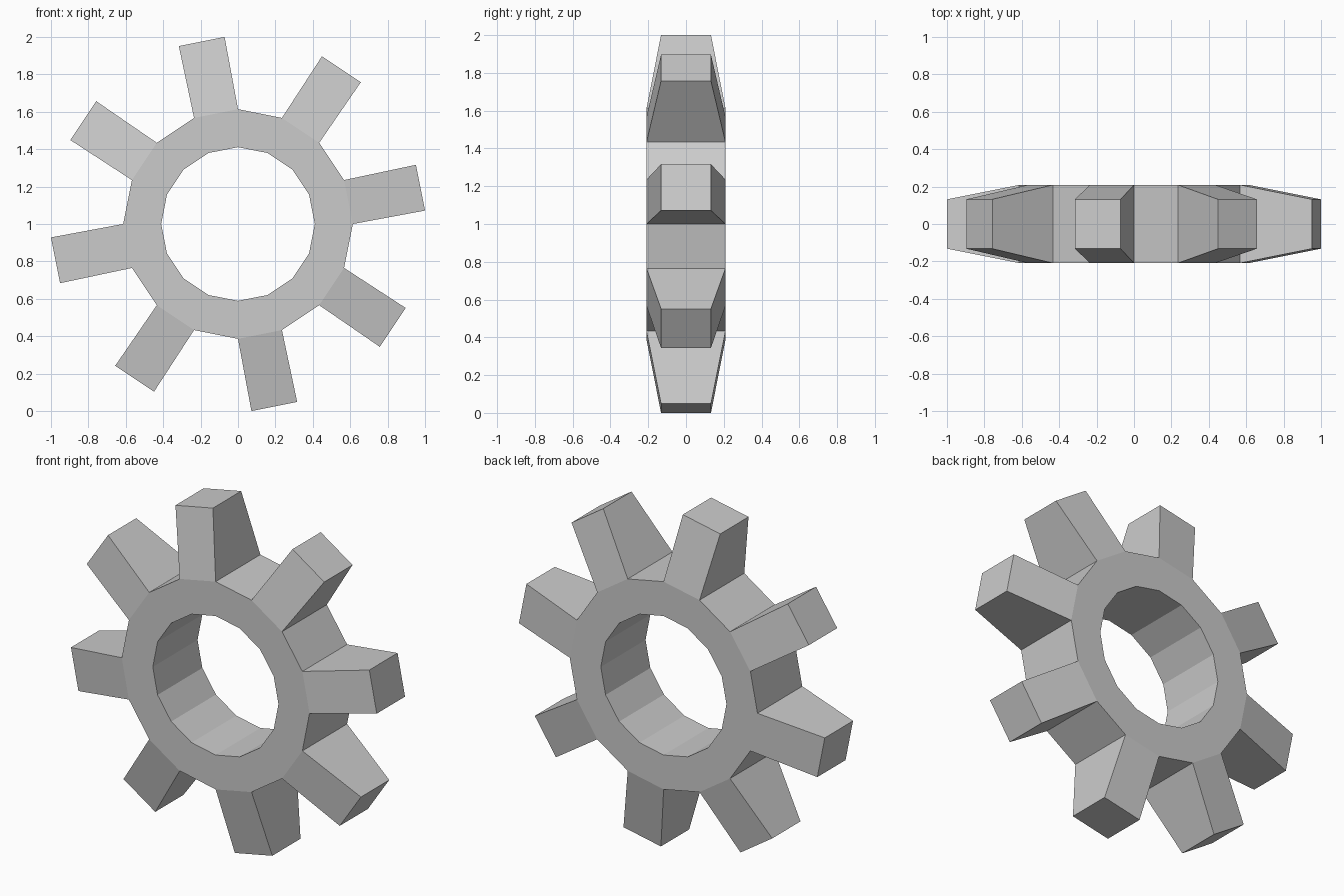
import bpy, bmesh
from math import sin, cos, radians

if "Cube" in bpy.data.objects:
    bpy.data.objects.remove(bpy.data.objects["Cube"])

SIDES = 16
R_IN, R_OUT, R_TIP = 0.411, 0.614, 1.0026
HALF_DEPTH, TIP_DEPTH = 0.209, 0.132
TIP_HALF_ANGLE = 7.15
CENTRE_Z = 1.0


def point(r, deg, y):
    a = radians(deg)
    return (r * cos(a), y, CENTRE_Z + r * sin(a))


bm = bmesh.new()
step = 360 / SIDES


def loop(r, y):
    return [bm.verts.new(point(r, i * step, y)) for i in range(SIDES)]


# Ring: four loops joined around its rectangular section
loops = [loop(R_IN, -HALF_DEPTH), loop(R_OUT, -HALF_DEPTH),
         loop(R_OUT, HALF_DEPTH), loop(R_IN, HALF_DEPTH)]
rim = []
for k in range(4):
    a, b = loops[k], loops[(k + 1) % 4]
    for i in range(SIDES):
        j = (i + 1) % SIDES
        face = bm.faces.new((a[i], a[j], b[j], b[i]))
        if k == 1:
            rim.append(face)

# Teeth: extrude every second rim face to a thinner tip
for i in range(0, SIDES, 2):
    base = list(rim[i].verts)
    bm.faces.remove(rim[i])
    mid = (i + 0.5) * step
    tip = [bm.verts.new(point(R_TIP, mid + s * TIP_HALF_ANGLE, y * TIP_DEPTH))
           for s, y in ((-1, -1), (1, -1), (1, 1), (-1, 1))]
    for n in range(4):
        m = (n + 1) % 4
        bm.faces.new((base[n], base[m], tip[m], tip[n]))
    bm.faces.new(tip)

bmesh.ops.recalc_face_normals(bm, faces=bm.faces)
mesh = bpy.data.meshes.new("gear")
bm.to_mesh(mesh)
bm.free()
bpy.context.collection.objects.link(bpy.data.objects.new("gear", mesh))
